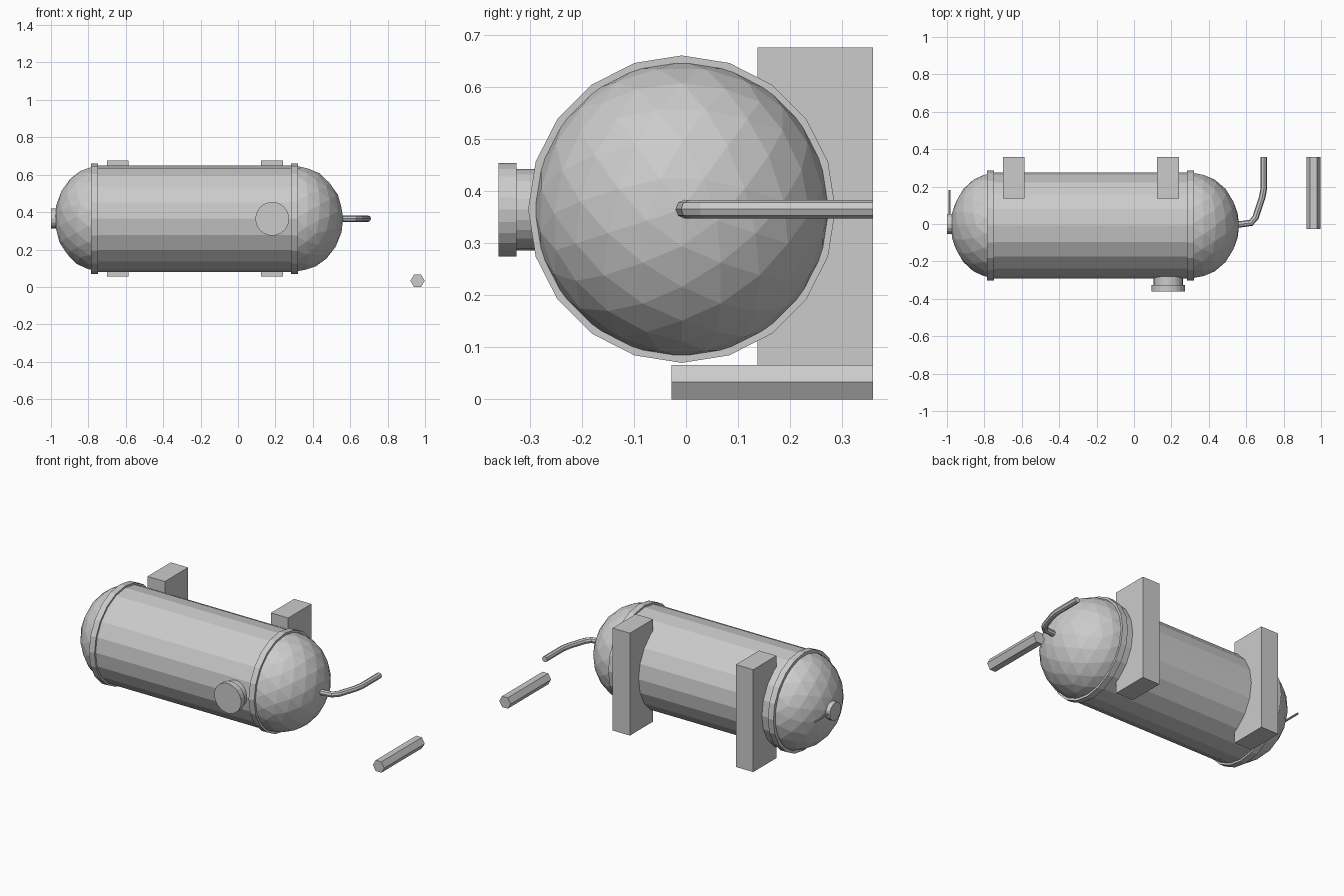
import bpy, bmesh, math
from mathutils import Matrix, Vector

if "Cube" in bpy.data.objects:
    bpy.data.objects.remove(bpy.data.objects["Cube"])

CY, CZ = -0.008, 0.365      # tank axis position


def finish(name, bm):
    bmesh.ops.recalc_face_normals(bm, faces=bm.faces)
    me = bpy.data.meshes.new(name)
    bm.to_mesh(me)
    bm.free()
    ob = bpy.data.objects.new(name, me)
    bpy.context.collection.objects.link(ob)
    return ob


def lathe(name, profile, origin, axis, sides, closed=False, turn=0.0):
    """Revolve (distance, radius) pairs around the 'X' or 'Y' axis."""
    bm = bmesh.new()
    rings = []
    for d, r in profile:
        ring = []
        for i in range(sides):
            a = 2 * math.pi * i / sides + turn
            c, s = r * math.cos(a), r * math.sin(a)
            p = (d, c, s) if axis == 'X' else (c, d, s)
            ring.append(bm.verts.new(Vector(origin) + Vector(p)))
        rings.append(ring)
    pairs = list(zip(rings, rings[1:]))
    if closed:
        pairs.append((rings[-1], rings[0]))
    for a, b in pairs:
        for i in range(sides):
            j = (i + 1) % sides
            bm.faces.new((a[i], a[j], b[j], b[i]))
    if not closed:
        bm.faces.new(rings[0])
        bm.faces.new(rings[-1])
    return finish(name, bm)


def box(name, lo, hi):
    lo, hi = Vector(lo), Vector(hi)
    bm = bmesh.new()
    m = Matrix.Translation((lo + hi) / 2) @ Matrix.Diagonal((*(hi - lo), 1))
    bmesh.ops.create_cube(bm, size=1, matrix=m)
    return finish(name, bm)


def dome(name, x, length, sign):
    """Faceted half sphere facing along +x or -x."""
    bm = bmesh.new()
    m = (Matrix.Translation((x, CY, CZ)) @ Matrix.Diagonal((length, 0.284, 0.284, 1))
         @ Matrix.Rotation(sign * math.pi / 2, 4, 'Y'))
    bmesh.ops.create_icosphere(bm, subdivisions=3, radius=1, matrix=m)
    bmesh.ops.bisect_plane(bm, geom=bm.verts[:] + bm.edges[:] + bm.faces[:],
                           plane_co=(x, 0, 0), plane_no=(-sign, 0, 0), clear_outer=True)
    return finish(name, bm)


# Tank body with domed ends
lathe("tank_body", [(-0.765, 0.284), (0.3, 0.284)], (0, CY, CZ), 'X', 20)
dome("left_dome", -0.735, 0.245, -1)
dome("right_dome", 0.3, 0.262, 1)

# Raised seam bands
for name, x in (("left_band", -0.785), ("right_band", 0.283)):
    lathe(name, [(x, 0.275), (x, 0.295), (x + 0.037, 0.295), (x + 0.037, 0.275)],
          (0, CY, CZ), 'X', 20, closed=True)

# Wall mounting blocks
for name, x in (("left_mount", -0.643), ("right_mount", 0.182)):
    box(name, (x - 0.058, 0.137, 0.056), (x + 0.058, 0.359, 0.675))

# Front port with wider cap
lathe("front_port", [(-0.25, 0.078), (-0.325, 0.078), (-0.325, 0.09), (-0.36, 0.09)],
      (0.183, 0, 0.364), 'Y', 24)

# Left end cap and its thin rod
lathe("end_cap", [(-1.0, 0.054), (-0.965, 0.054)], (0, 0, 0.366), 'X', 16)
lathe("end_rod", [(0.0, 0.006), (0.182, 0.006)], (-0.986, 0, 0.366), 'Y', 8)

# Bent outlet pipe
cu = bpy.data.curves.new("outlet_pipe", 'CURVE')
cu.dimensions = '3D'
cu.bevel_depth = 0.0175
cu.bevel_resolution = 2
cu.use_fill_caps = True
sp = cu.splines.new('POLY')
path = [(0.54, -0.005), (0.625, 0.006), (0.65, 0.035), (0.685, 0.14), (0.694, 0.19), (0.694, 0.359)]
sp.points.add(len(path) - 1)
for p, (x, y) in zip(sp.points, path):
    p.co = (x, y, 0.365, 1)
sp.use_smooth = False
pipe = bpy.data.objects.new("outlet_pipe", cu)
bpy.context.collection.objects.link(pipe)

# Loose hexagonal pipe stub on the floor
lathe("hex_stub", [(-0.028, 0.038), (0.359, 0.038)], (0.96, 0, 0.033), 'Y', 6)
